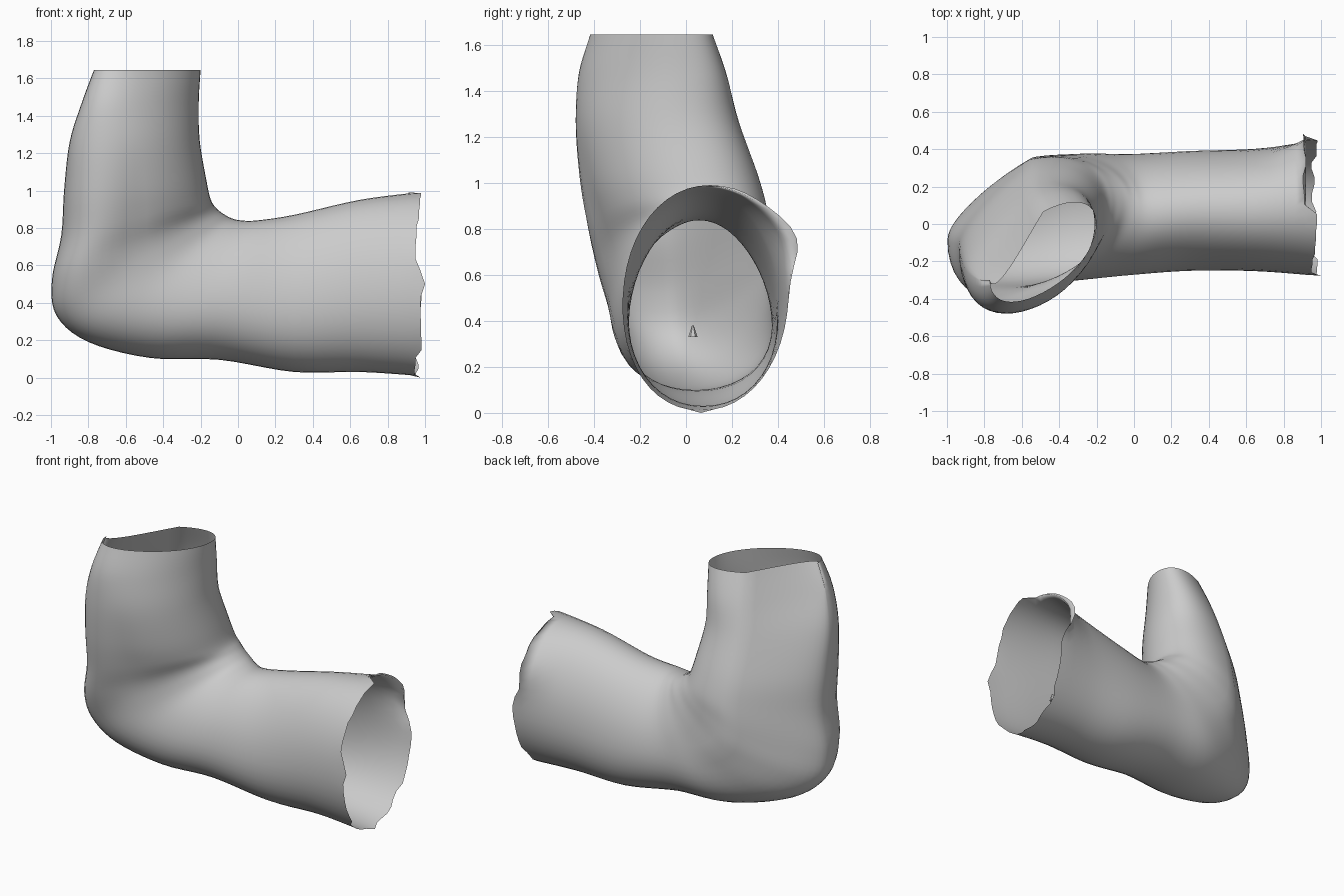
import bpy, bmesh, math, random
from mathutils import Vector

if "Cube" in bpy.data.objects:
    bpy.data.objects.remove(bpy.data.objects["Cube"])

random.seed(4)
SIDES = 48
STEPS = 5

# Sections from the upper opening round the bend to the lower opening:
# outer x, outer z, inner x, inner z, y centre, y half width, y skew,
# back dent, front bulge, taper towards the inner side
sections = [
    (-0.77, 1.645, -0.20, 1.645, -0.15, 0.215, 0.15, 0.16, 0.0, 0.0),
    (-0.835, 1.47, -0.21, 1.47, -0.145, 0.28, 0.15, 0.13, 0.0, 0.0),
    (-0.90, 1.26, -0.205, 1.27, -0.125, 0.33, 0.12, 0.10, 0.0, 0.0),
    (-0.93, 1.00, -0.17, 1.06, -0.065, 0.36, 0.10, 0.08, 0.03, 0.0),
    (-0.945, 0.76, -0.145, 0.95, -0.02, 0.36, 0.09, 0.08, 0.05, 0.0),
    (-0.995, 0.52, -0.11, 0.90, 0.005, 0.345, 0.10, 0.09, 0.03, 0.05),
    (-0.97, 0.33, -0.07, 0.87, 0.02, 0.34, 0.09, 0.08, 0.0, 0.1),
    (-0.80, 0.19, -0.03, 0.85, 0.035, 0.335, 0.07, 0.04, 0.0, 0.15),
    (-0.47, 0.105, 0.02, 0.84, 0.045, 0.33, 0.03, 0.0, 0.0, 0.2),
    (-0.10, 0.095, 0.10, 0.84, 0.05, 0.315, 0.0, 0.0, 0.0, 0.22),
    (0.30, 0.03, 0.30, 0.87, 0.07, 0.315, 0.0, 0.0, 0.0, 0.17),
    (0.65, 0.03, 0.65, 0.95, 0.075, 0.325, 0.0, 0.0, 0.0, 0.1),
    (0.96, 0.01, 0.96, 0.99, 0.085, 0.36, 0.02, 0.0, 0.0, 0.0),
]


def blend(a, b, c, d, t):
    """Smooth curve from b to c."""
    return 0.5 * (2 * b + (c - a) * t + (2 * a - 5 * b + 4 * c - d) * t * t
                  + (3 * b - a - 3 * c + d) * t ** 3)


def soft(v):
    return math.copysign(abs(v) ** 0.95, v)


def ring(sec):
    ox, oz, ix, iz, yc, b, k, dent, bulge, taper = sec
    pts = []
    for i in range(SIDES):
        a = 2 * math.pi * i / SIDES
        s, w = soft(math.cos(a)), soft(math.sin(a))
        y = yc + k * s + b * w * (1 - taper * s)
        y -= dent * 2 * max(0, w) * max(0, -s)
        y -= bulge * 2 * max(0, -w) * max(0, -s)
        f = (s + 1) / 2
        pts.append(Vector((ox + (ix - ox) * f, y, oz + (iz - oz) * f)))
    return pts


def add_object(name, bm, smooth):
    mesh = bpy.data.meshes.new(name)
    bm.to_mesh(mesh)
    bm.free()
    obj = bpy.data.objects.new(name, mesh)
    bpy.context.collection.objects.link(obj)
    for p in mesh.polygons:
        p.use_smooth = smooth
    return obj


# Bent open sleeve
n = len(sections)
rows = []
for j in range(n - 1):
    four = [sections[min(max(j + d, 0), n - 1)] for d in (-1, 0, 1, 2)]
    for step in range(STEPS):
        rows.append(ring([blend(*v, step / STEPS) for v in zip(*four)]))
rows.append(ring(sections[-1]))

# Flared back corner towards the lower opening
for strength, row in zip((1.0, 0.7, 0.4, 0.2), reversed(rows)):
    for p in row:
        if p.y > 0.2:
            p.y += 0.075 * strength * math.exp(-((p.z - 0.77) / 0.14) ** 2)

# Ragged lower rim
last = rows[-1]
offset = 0
for i, p in enumerate(last):
    if i % 2 == 0:
        offset = random.uniform(-0.02, 0.025)
    p.x += offset
    if p.y > 0.1 and p.z > 0.6:
        p.x -= 0.04
last[SIDES // 2].z = 0.0
last[SIDES // 2].x = 0.975
min(last, key=lambda p: abs(p.z - 0.5) + p.y).x = 1.0

bm = bmesh.new()
grid = [[bm.verts.new(p) for p in row] for row in rows]
for lo, hi in zip(grid, grid[1:]):
    for i in range(SIDES):
        m = (i + 1) % SIDES
        bm.faces.new((lo[i], lo[m], hi[m], hi[i]))
bmesh.ops.recalc_face_normals(bm, faces=bm.faces)
add_object("bent_sleeve", bm, True)

# Tiny loose cone inside the lower tube
bm = bmesh.new()
bmesh.ops.create_cone(bm, cap_ends=True, segments=6, radius1=0.02, radius2=0.004, depth=0.05)
bmesh.ops.translate(bm, verts=bm.verts, vec=(0.71, 0.03, 0.355))
add_object("loose_fragment", bm, False)
